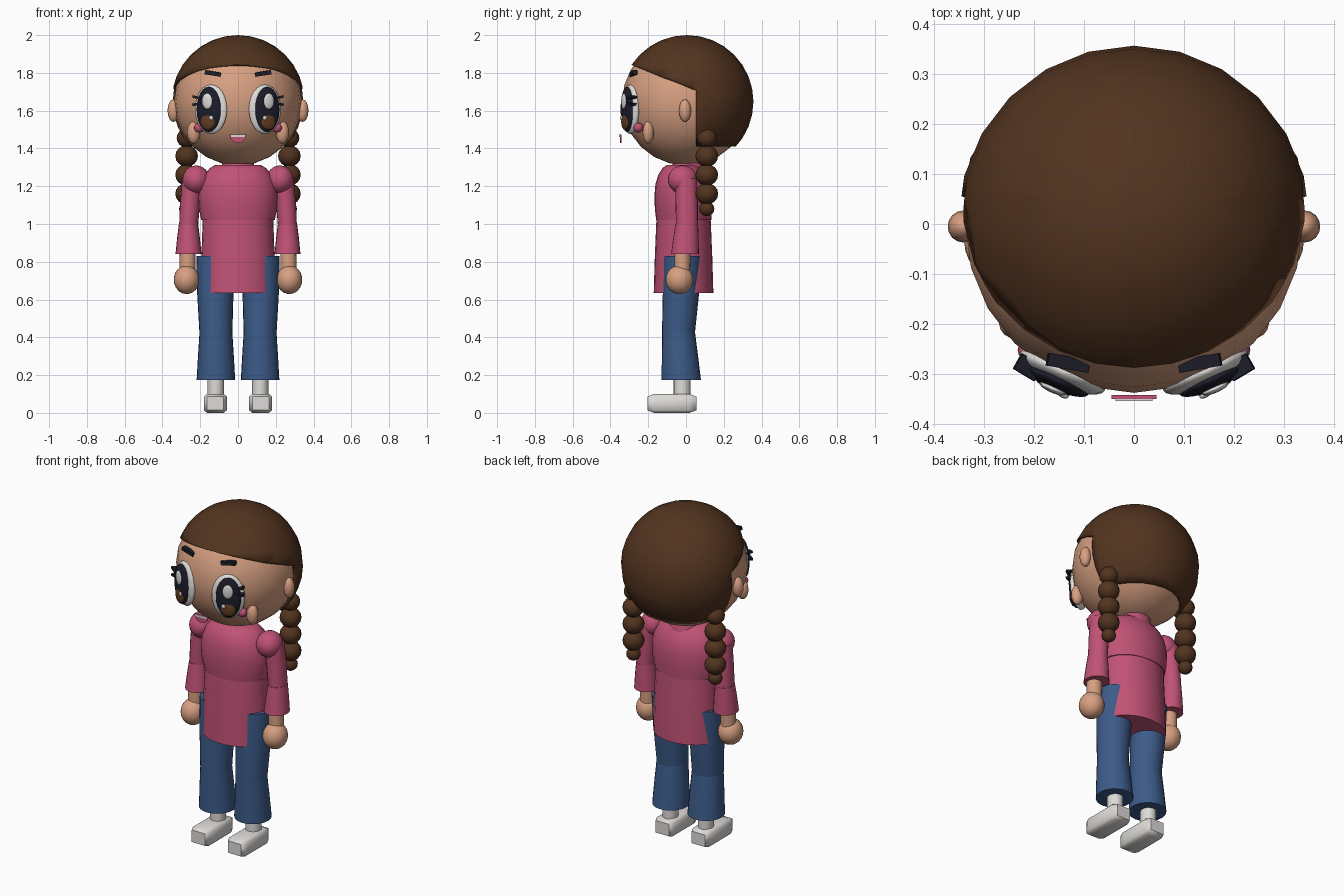
import bpy, bmesh
from math import radians, sin, cos, pi
from mathutils import Matrix, Vector

cube = bpy.data.objects.get("Cube")
if cube:
    bpy.data.objects.remove(cube, do_unlink=True)


def material(name, rgb):
    m = bpy.data.materials.new(name)
    m.use_nodes = True
    col = (*rgb, 1)
    m.diffuse_color = col
    bsdf = next(n for n in m.node_tree.nodes if n.type == 'BSDF_PRINCIPLED')
    bsdf.inputs["Base Color"].default_value = col
    bsdf.inputs["Roughness"].default_value = 0.7
    return m


SKIN = material("skin", (0.68, 0.35, 0.22))
HAIR = material("brown hair", (0.085, 0.034, 0.014))
PINK = material("pink cloth", (0.53, 0.085, 0.18))
DENIM = material("blue denim", (0.045, 0.105, 0.25))
WHITE = material("soft white", (0.73, 0.71, 0.69))
BLACK = material("dark navy", (0.011, 0.012, 0.022))
IRIS = material("brown iris", (0.12, 0.045, 0.015))


def finish(name, bm, mat, angle=40):
    bmesh.ops.recalc_face_normals(bm, faces=bm.faces[:])
    me = bpy.data.meshes.new(name)
    bm.to_mesh(me)
    bm.free()
    me.materials.append(mat)
    ob = bpy.data.objects.new(name, me)
    bpy.context.collection.objects.link(ob)
    bpy.ops.object.select_all(action='DESELECT')
    ob.select_set(True)
    bpy.context.view_layer.objects.active = ob
    bpy.ops.object.shade_smooth_by_angle(angle=radians(angle))
    return ob


def place(name, bm, mat, pair=False, angle=40):
    """Finish a part; a pair also gets a mirrored twin on the right."""
    if not pair:
        return finish(name, bm, mat, angle)
    twin = bm.copy()
    bmesh.ops.scale(twin, vec=(-1, 1, 1), verts=twin.verts[:])
    finish("left_" + name, bm, mat, angle)
    finish("right_" + name, twin, mat, angle)


def ball(name, loc, size, mat, pair=False, seg=24, frame=Matrix()):
    bm = bmesh.new()
    m = frame @ Matrix.Translation(loc) @ Matrix.Diagonal((*size, 1))
    bmesh.ops.create_uvsphere(bm, u_segments=seg, v_segments=seg // 2, radius=1, matrix=m)
    place(name, bm, mat, pair, 60)


def block(name, loc, size, mat, pair=False, rot=Matrix(), bevel=0):
    bm = bmesh.new()
    bmesh.ops.create_cube(bm, size=1)
    if bevel:
        bmesh.ops.bevel(bm, geom=bm.edges[:], offset=bevel, segments=1, affect='EDGES')
    bm.transform(Matrix.Translation(loc) @ rot @ Matrix.Diagonal((*size, 1)))
    place(name, bm, mat, pair, 60 if bevel else 30)


def loft(name, rings, mat, pair=False, seg=24):
    """Closed tube through ellipses given as (x, y, z, x radius, y radius)."""
    bm = bmesh.new()
    loops = [[bm.verts.new((x + rx * cos(2 * pi * i / seg), y + ry * sin(2 * pi * i / seg), z))
              for i in range(seg)] for x, y, z, rx, ry in rings]
    for a, b in zip(loops, loops[1:]):
        for i in range(seg):
            j = (i + 1) % seg
            bm.faces.new((a[i], a[j], b[j], b[i]))
    bm.faces.new(loops[0])
    bm.faces.new(loops[-1])
    place(name, bm, mat, pair)


# Head and ears
ball("head", (0, 0, 1.648), (0.338, 0.338, 0.338), SKIN)
ball("ear", (0.342, -0.005, 1.6), (0.031, 0.032, 0.06), SKIN, True, 16)
ball("cheek", (0.235, -0.2, 1.485), (0.035, 0.03, 0.06), SKIN, True, 16)
ball("blush", (0.205, -0.252, 1.51), (0.028, 0.026, 0.026), PINK, True, 16)

# Hair cap, trimmed along a sloping fringe, behind the ears and at the nape
bm = bmesh.new()
bmesh.ops.create_uvsphere(bm, u_segments=24, v_segments=16, radius=0.352,
                          matrix=Matrix.Translation((0, 0.005, 1.648)))
corner, slope = Vector((0, 0.055, 1.71)), Vector((0, 0.13, 0.335))
nape = Vector((0, 0, 1.41))
for point, normal in ((corner, slope), (corner, Vector((0, 1, 0))), (nape, Vector((0, 0, 1)))):
    bmesh.ops.bisect_plane(bm, geom=bm.verts[:] + bm.edges[:] + bm.faces[:],
                           plane_co=point, plane_no=normal)
trim = []
for f in bm.faces:
    c = f.calc_center_median()
    if c.z < nape.z or (c.y < corner.y and (c - corner).dot(slope) < 0):
        trim.append(f)
bmesh.ops.delete(bm, geom=trim, context='FACES')
hair = finish("hair_cap", bm, HAIR)
shell = hair.modifiers.new("thickness", 'SOLIDIFY')
shell.thickness = 0.018
shell.offset = -1

# Braids
for i, (z, r) in enumerate(((1.455, 0.053), (1.36, 0.06), (1.26, 0.06), (1.16, 0.06), (1.08, 0.04))):
    ball(f"braid_bead_{i + 1}", (0.272, 0.11, z), (r, r, r * 0.95), HAIR, True, 16)

# Eyes, layered from the white outwards
eye = Matrix.Translation((0.143, -0.295, 1.607)) @ Matrix.Rotation(radians(24), 4, 'Z')
ball("eye_white", (0, 0, 0), (0.093, 0.03, 0.131), WHITE, True, frame=eye)
ball("eye_pupil", (0.004, -0.021, 0), (0.07, 0.02, 0.12), BLACK, True, frame=eye)
ball("eye_iris", (0.004, -0.033, -0.066), (0.042, 0.012, 0.042), IRIS, True, 16, eye)
ball("eye_glint", (0.004, -0.04, 0.043), (0.029, 0.008, 0.042), WHITE, True, 16, eye)
ball("eye_spark", (-0.02, -0.043, -0.045), (0.012, 0.006, 0.012), WHITE, True, 12, eye)

# Lashes and brows
for i, z in enumerate((1.668, 1.636)):
    block(f"lash_{i + 1}", (0.212, -0.287, z), (0.05, 0.035, 0.013), BLACK, True,
          Matrix.Rotation(radians(-15 + 25 * i), 4, 'Y') @ Matrix.Rotation(radians(30), 4, 'Z'))
block("brow", (0.132, -0.278, 1.797), (0.085, 0.026, 0.022), BLACK, True,
      Matrix.Rotation(radians(10), 4, 'Z') @ Matrix.Rotation(radians(-9), 4, 'Y'))

# Smiling mouth with a strip of teeth
bm = bmesh.new()
rim = [bm.verts.new((0.045 * cos(a), -0.342, 1.474 + 0.046 * sin(a)))
       for a in (-pi * i / 10 for i in range(11))]
face = bm.faces.new(rim)
side = bmesh.ops.extrude_face_region(bm, geom=[face])["geom"]
bmesh.ops.translate(bm, vec=(0, -0.008, 0), verts=[v for v in side if isinstance(v, bmesh.types.BMVert)])
place("mouth", bm, PINK)
block("teeth", (0, -0.351, 1.467), (0.074, 0.006, 0.012), WHITE)

# Tunic
loft("collar", [(0, 0.01, 1.24, 0.09, 0.085), (0, 0.01, 1.33, 0.085, 0.08), (0, 0.01, 1.35, 0.07, 0.065)], PINK)
loft("tunic_top", [(0, -0.012, 1.02, 0.195, 0.146), (0, -0.014, 1.08, 0.207, 0.151),
                   (0, -0.015, 1.15, 0.212, 0.152), (0, -0.017, 1.21, 0.203, 0.145),
                   (0, -0.02, 1.26, 0.18, 0.127), (0, -0.022, 1.295, 0.15, 0.103),
                   (0, -0.022, 1.313, 0.12, 0.08)], PINK)
loft("tunic_skirt", [(0, -0.013, 0.635, 0.198, 0.158), (0, -0.013, 0.83, 0.194, 0.152),
                     (0, -0.013, 1.04, 0.186, 0.143)], PINK)

# Arms
ball("shoulder", (0.222, -0.018, 1.235), (0.072, 0.078, 0.075), PINK, True)
loft("upper_sleeve", [(0.262, 0.005, 0.98, 0.05, 0.058), (0.255, 0.004, 1.1, 0.053, 0.059),
                      (0.24, 0, 1.24, 0.055, 0.058)], PINK, True, 20)
loft("lower_sleeve", [(0.262, -0.005, 0.84, 0.069, 0.074), (0.262, 0, 0.93, 0.06, 0.067),
                      (0.262, 0.004, 1.0, 0.051, 0.06)], PINK, True, 20)
loft("wrist", [(0.268, -0.02, 0.74, 0.042, 0.042), (0.266, -0.018, 0.87, 0.042, 0.042)], SKIN, True, 20)
ball("hand", (0.272, -0.035, 0.705), (0.068, 0.073, 0.076), SKIN, True)

# Legs: the thighs push out through the sides of the skirt
loft("thigh", [(0.117, -0.04, 0.42, 0.087, 0.087), (0.12, -0.027, 0.63, 0.096, 0.096),
               (0.12, -0.018, 0.83, 0.1, 0.1)], DENIM, True)
loft("trouser_cuff", [(0.117, -0.025, 0.175, 0.102, 0.104), (0.117, -0.032, 0.3, 0.095, 0.096),
                      (0.117, -0.04, 0.44, 0.086, 0.086)], DENIM, True)

# Feet
loft("ankle", [(0.118, -0.02, 0.07, 0.043, 0.045), (0.118, -0.02, 0.25, 0.043, 0.045)], WHITE, True, 20)
block("shoe", (0.12, -0.075, 0.05), (0.122, 0.26, 0.1), WHITE, True, bevel=0.14)
